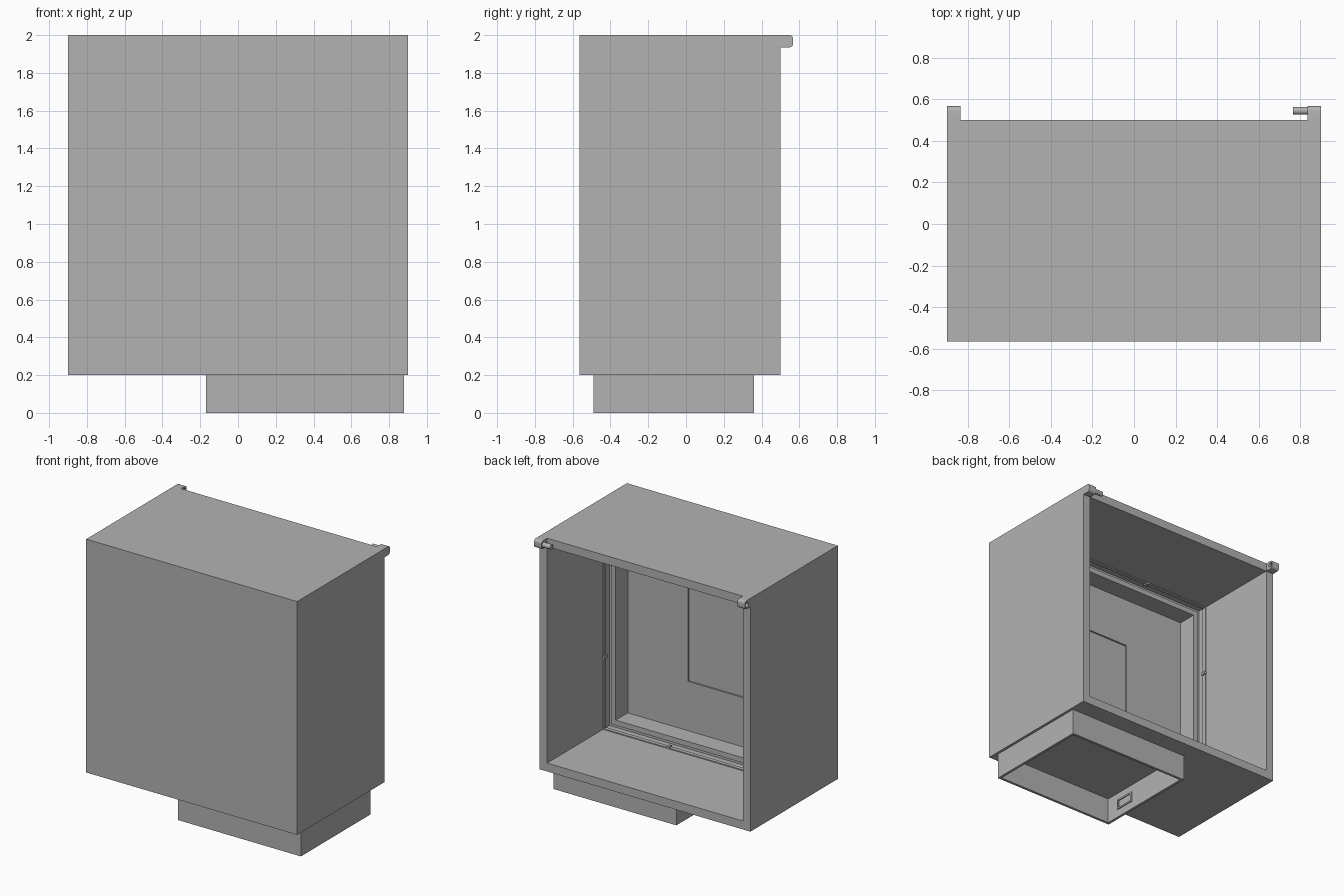
import bpy
import bmesh
from math import pi
from mathutils import Matrix, Vector

cube = bpy.data.objects.get("Cube")
if cube:
    bpy.data.objects.remove(cube, do_unlink=True)

GREY = (0.45, 0.45, 0.45, 1.0)
grey = bpy.data.materials.new("plain grey")
grey.use_nodes = True
grey.diffuse_color = GREY
grey.node_tree.nodes["Principled BSDF"].inputs["Base Color"].default_value = GREY


def finish(name, bm):
    bmesh.ops.recalc_face_normals(bm, faces=bm.faces)
    mesh = bpy.data.meshes.new(name)
    bm.to_mesh(mesh)
    bm.free()
    mesh.materials.append(grey)
    obj = bpy.data.objects.new(name, mesh)
    bpy.context.collection.objects.link(obj)
    return obj


def rect_sweep(name, axis, center, profile):
    """Skin nested rectangles (half u, half v, position along axis), capped at both ends."""
    bm = bmesh.new()
    u, v = [a for a in range(3) if a != axis]
    loops = []
    for hu, hv, pos in profile:
        loop = []
        for su, sv in ((-1, -1), (1, -1), (1, 1), (-1, 1)):
            p = Vector(center)
            p[u] += su * hu
            p[v] += sv * hv
            p[axis] = pos
            loop.append(bm.verts.new(p))
        loops.append(loop)
    for a, b in zip(loops, loops[1:]):
        for i in range(4):
            j = (i + 1) % 4
            bm.faces.new((a[i], a[j], b[j], b[i]))
    bm.faces.new(loops[0])
    bm.faces.new(loops[-1])
    return finish(name, bm)


def box(name, center, size, round_back=0):
    bm = bmesh.new()
    bmesh.ops.create_cube(bm, size=1)
    bmesh.ops.scale(bm, vec=size, verts=bm.verts)
    bmesh.ops.translate(bm, vec=center, verts=bm.verts)
    if round_back:
        edges = [e for e in bm.edges if abs(e.verts[0].co.x - e.verts[1].co.x) > 0.01
                 and e.verts[0].co.y > center[1]]
        bmesh.ops.bevel(bm, geom=edges, offset=round_back, segments=5,
                        profile=0.5, affect='EDGES')
    return finish(name, bm)


def rod(name, center, radius, length):
    bm = bmesh.new()
    bmesh.ops.create_cone(bm, cap_ends=True, segments=32, radius1=radius, radius2=radius,
                          depth=length, matrix=Matrix.Translation(center) @ Matrix.Rotation(pi / 2, 4, 'Y'))
    return finish(name, bm)


def smooth(obj):
    bpy.ops.object.select_all(action='DESELECT')
    obj.select_set(True)
    bpy.context.view_layer.objects.active = obj
    bpy.ops.object.shade_smooth_by_angle()


# Open-backed housing: outer shell, wall strip, groove, stepped frame and recessed panel
MID = 1.1
shell = [(0.9, -0.565), (0.9, 0.5), (0.835, 0.5), (0.835, -0.18), (0.828, -0.18),
         (0.828, -0.21), (0.835, -0.21), (0.835, -0.26), (0.81, -0.26), (0.81, -0.243),
         (0.77, -0.243), (0.77, -0.39)]
panel = [(0.257, 0.39, -0.39), (0.257, 0.39, -0.403)]
rect_sweep("housing", 1, (0, 0, MID), [(r, r, y) for r, y in shell] + panel)

# Small catches on the four inner walls
OFF, WALL = 0.28, 0.828
for name, x, z in (("floor_catch", OFF, -WALL), ("ceiling_catch", -OFF, WALL),
                   ("left_catch", WALL, -OFF), ("right_catch", -WALL, OFF)):
    box(name, (x, -0.195, MID + z), (0.02, 0.036, 0.02))

# Hollow base, open underneath
rect_sweep("base", 2, (0.355, -0.065, 0),
           [(0.525, 0.425, 0.21), (0.525, 0.425, 0), (0.505, 0.405, 0), (0.505, 0.405, 0.198)])

# Socket frame on the inner side of the base
rect_sweep("base_socket", 0, (0, -0.28, 0.1),
           [(0.08, 0.04, -0.155), (0.08, 0.04, -0.142), (0.068, 0.028, -0.142), (0.068, 0.028, -0.149)])

# Hinge lugs, one with a pin and one with a through hole
HINGE_Y, HINGE_Z = 0.545, 1.967
lugs = [box(side + "_hinge_lug", (s * 0.8675, 0.5335, 1.9675), (0.065, 0.067, 0.065), 0.02)
        for side, s in (("left", 1), ("right", -1))]
pin = rod("hinge_pin", (0.805, HINGE_Y, HINGE_Z), 0.019, 0.08)
cutter = rod("hinge_hole_cutter", (-0.8675, HINGE_Y, HINGE_Z), 0.0175, 0.2)
cutter.hide_render = True
cutter.hide_set(True)
cutter.display_type = 'WIRE'
hole = lugs[1].modifiers.new("hinge hole", 'BOOLEAN')
hole.operation = 'DIFFERENCE'
hole.solver = 'EXACT'
hole.object = cutter
for obj in lugs + [pin]:
    smooth(obj)
